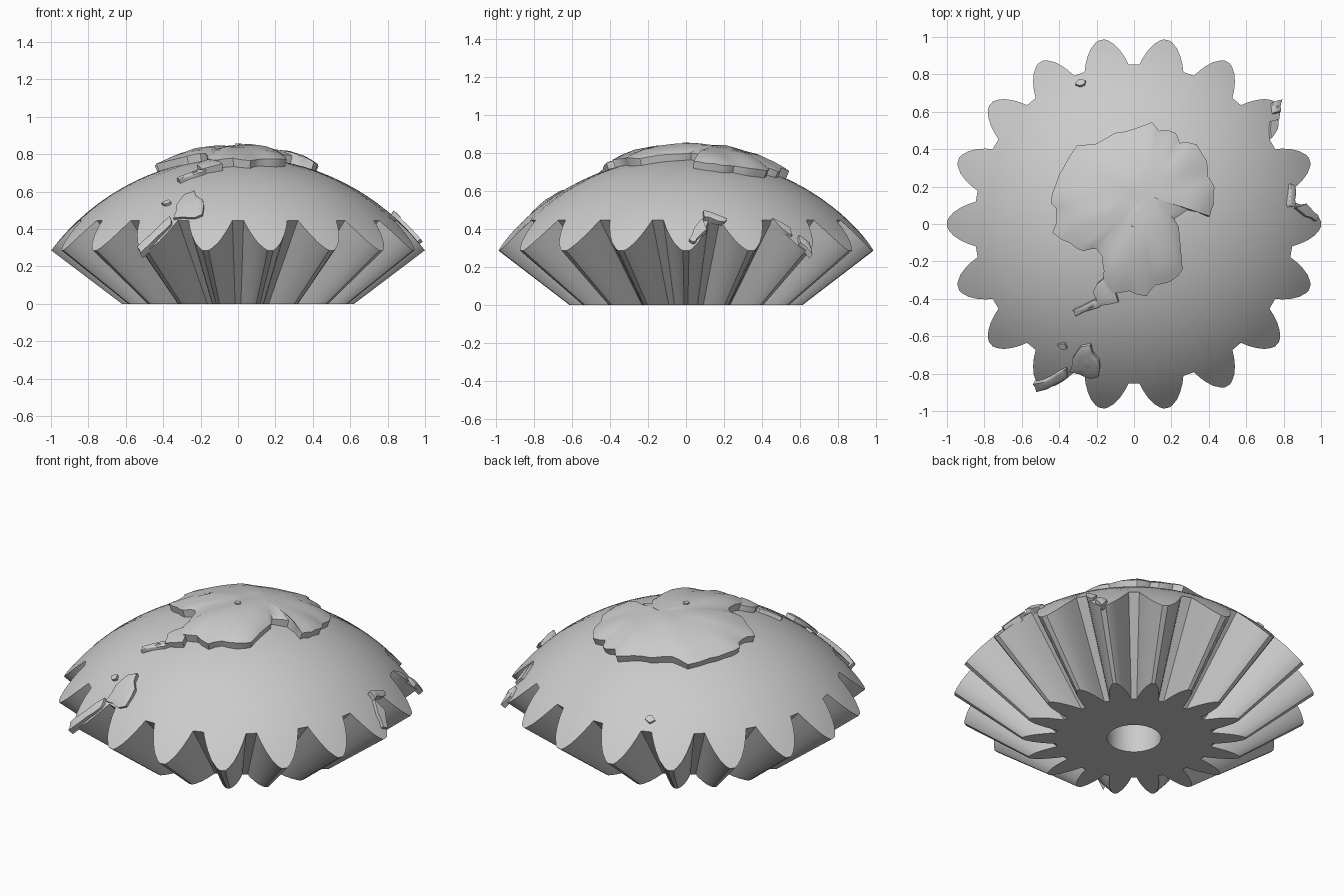
import bpy, bmesh, math, random
from mathutils import Vector, noise

cube = bpy.data.objects.get("Cube")
if cube:
    bpy.data.objects.remove(cube, do_unlink=True)

random.seed(4)
APEX = Vector((0, 0, -0.47))   # common cone apex and dome centre
RADIUS = 1.253
TEETH = 18

grey = bpy.data.materials.new("plain grey")
grey.use_nodes = True
grey.diffuse_color = (0.6, 0.6, 0.6, 1)
grey.node_tree.nodes["Principled BSDF"].inputs["Base Color"].default_value = grey.diffuse_color


def finish(name, bm, angle):
    bmesh.ops.recalc_face_normals(bm, faces=bm.faces)
    mesh = bpy.data.meshes.new(name)
    bm.to_mesh(mesh)
    bm.free()
    mesh.materials.append(grey)
    obj = bpy.data.objects.new(name, mesh)
    bpy.context.collection.objects.link(obj)
    bpy.ops.object.select_all(action='DESELECT')
    obj.select_set(True)
    bpy.context.view_layer.objects.active = obj
    bpy.ops.object.shade_smooth_by_angle(angle=math.radians(angle))
    return obj


def bridge(bm, a, b):
    n = len(a)
    for i in range(n):
        j = (i + 1) % n
        bm.faces.new((a[i], a[j], b[j], b[i]))


def fan(bm, ring, tip):
    for i, v in enumerate(ring):
        bm.faces.new((v, ring[(i + 1) % len(ring)], tip))


def ray(azimuth, polar):
    return Vector((math.sin(polar) * math.cos(azimuth),
                   math.sin(polar) * math.sin(azimuth), math.cos(polar)))


# Domed bevel gear: tooth outline as azimuth and polar angles seen from the apex
half_tooth = [(8, 43), (6.8, 45.5), (5.4, 48), (3.8, 50.4), (2, 52.2), (0.9, 52.9)]
tooth = [(-a, p) for a, p in half_tooth] + half_tooth[::-1]
outline = [(math.radians(a + 360 / TEETH * t), math.radians(p))
           for t in range(TEETH) for a, p in tooth]

bm = bmesh.new()


def add_ring(points):
    return [bm.verts.new(p) for p in points]


bore_top = add_ring(Vector((0.15 * math.cos(a), 0.15 * math.sin(a), 0.45)) for a, p in outline)
bore_low = add_ring(Vector((0.15 * math.cos(a), 0.15 * math.sin(a), 0)) for a, p in outline)
foot = add_ring(APEX - ray(a, p) * (APEX.z / math.cos(p)) for a, p in outline)
rings = [bore_top, bore_low, foot]
dome_steps = 16
for k in range(dome_steps):
    f = 1 - k / dome_steps
    rings.append(add_ring(APEX + ray(a, p * f) * RADIUS for a, p in outline))
for low, high in zip(rings, rings[1:]):
    bridge(bm, low, high)
fan(bm, rings[-1], bm.verts.new(APEX + Vector((0, 0, RADIUS))))
bm.faces.new(bore_top)
finish("domed_bevel_gear", bm, 25)


# Raised land: a plan outline lifted radially off the dome, with ragged cliffs
def land(name, points, centre, edge, middle, ragged=0.008, splits=2):
    coast = []
    for i, p in enumerate(points):
        a, b = Vector(p), Vector(points[(i + 1) % len(points)])
        for s in range(splits):
            q = a.lerp(b, s / splits)
            coast.append(q + Vector((random.uniform(-ragged, ragged),
                                     random.uniform(-ragged, ragged))))
    centre = Vector(centre)

    def lift(p, height):
        flat = RADIUS + height
        z = math.sqrt(max(flat * flat - p.length_squared, 0.01))
        return APEX + Vector((p.x, p.y, z)).normalized() * flat

    bm = bmesh.new()
    base = [bm.verts.new(APEX + (lift(p, edge) - APEX).normalized() * (RADIUS - 0.015))
            for p in coast]
    bm.faces.new(base)
    previous = base
    for scale in (1, 0.93, 0.8, 0.6, 0.4, 0.2):
        ring = []
        for p in coast:
            q = centre.lerp(p, scale)
            height = edge + (middle - edge) * (1 - scale ** 4)
            bump = noise.noise(Vector((q.x, q.y, 0)) * 7) * 0.012 * (middle > edge)
            ring.append(bm.verts.new(lift(q, height + bump)))
        bridge(bm, previous, ring)
        previous = ring
    fan(bm, previous, bm.verts.new(lift(centre, middle)))
    return finish(name, bm, 35)


polar_coast = [
    (.1, .55), (.14, .5), (.22, .49), (.25, .44), (.33, .42), (.39, .34), (.39, .26),
    (.43, .2), (.42, .1), (.4, .04), (.29, .08), (.22, .03), (.25, -.05), (.26, -.24),
    (.2, -.3), (.12, -.33), (.06, -.38), (-.03, -.36), (-.11, -.37), (-.17, -.3),
    (-.16, -.21), (-.2, -.14), (-.27, -.14), (-.34, -.11), (-.43, -.04), (-.41, .05),
    (-.44, .12), (-.42, .22), (-.37, .3), (-.31, .42), (-.2, .43), (-.1, .48), (0, .51)]
land("polar_land", polar_coast, (.08, .15), .042, .068)

land("polar_peninsula", [(-.1, -.3), (-.09, -.42), (-.2, -.44), (-.22, -.36), (-.17, -.3)],
     (-.15, -.37), .035, .04)
land("peninsula_tip", [(-.15, -.41), (-.19, -.45), (-.32, -.49), (-.33, -.46), (-.22, -.41)],
     (-.23, -.445), .025, .03, .005)

land("southern_coast", [(-.33, -.72), (-.28, -.65), (-.24, -.64), (-.23, -.69), (-.19, -.73),
                        (-.19, -.82), (-.26, -.82), (-.34, -.79)], (-.25, -.75), .02, .03)
land("southern_spur", [(-.36, -.78), (-.36, -.82), (-.42, -.86), (-.52, -.9), (-.54, -.86),
                       (-.45, -.82)], (-.44, -.84), .02, .025, .005)
land("southern_islet", [(-.41, -.65), (-.37, -.64), (-.36, -.67), (-.39, -.67)],
     (-.383, -.658), .015, .015, .003)

land("eastern_coast", [(.84, .22), (.865, .2), (.86, .13), (.87, .09), (.83, .09), (.83, .15)],
     (.848, .15), .02, .025, .005)
land("eastern_spur", [(.87, .09), (.92, .11), (.97, .06), (.99, .04), (.98, .02), (.92, .04)],
     (.93, .065), .02, .02, .004)
land("eastern_island", [(.74, .65), (.79, .66), (.785, .6), (.75, .59)],
     (.766, .625), .015, .02, .006)
land("eastern_islet", [(.73, .55), (.77, .56), (.77, .51), (.735, .46)],
     (.75, .525), .015, .015, .004)
land("northern_islet", [(-.315, .75), (-.295, .775), (-.26, .77), (-.265, .75), (-.29, .74)],
     (-.287, .758), .015, .015, 0, 1)


# Small stud at the pole
stud = [(.02 * math.cos(math.tau * i / 5), .02 * math.sin(math.tau * i / 5)) for i in range(5)]
land("pole_stud", stud, (0, 0), .073, .073, 0, 1)
